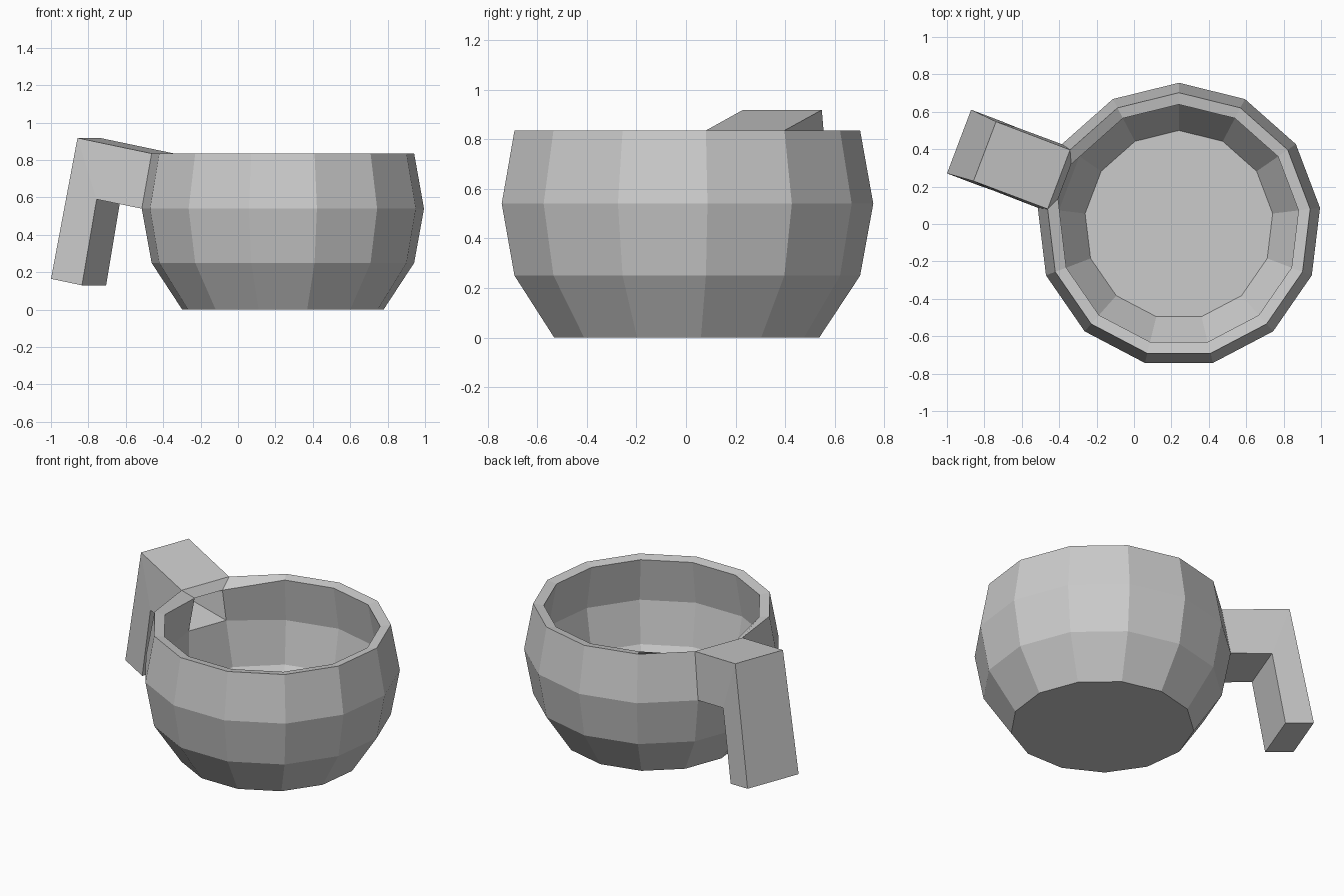
import bpy, bmesh
from math import sin, cos, pi
from mathutils import Vector

if "Cube" in bpy.data.objects:
    bpy.data.objects.remove(bpy.data.objects["Cube"])

SIDES = 13
CENTRE = Vector((0.24, -0.005, 0))
PROFILE = [(0.542, 0.0), (0.707, 0.25), (0.76, 0.54), (0.707, 0.835)]  # radius, height
HANDLE_SIDE = 2                                   # bowl side the handle grows from
bm = bmesh.new()


def around(r, z, k):
    a = pi / 2 + 2 * pi * k / SIDES
    return bm.verts.new(CENTRE + Vector((r * cos(a), r * sin(a), z)))


# Bowl shell: base plus three bands, with one gap in the upper band
rings = [[around(r, z, k) for k in range(SIDES)] for r, z in PROFILE]
bm.faces.new(rings[0][::-1])
for i in range(3):
    lo, hi = rings[i], rings[i + 1]
    for k in range(SIDES):
        if i == 2 and k == HANDLE_SIDE:
            continue
        n = (k + 1) % SIDES
        bm.faces.new((lo[k], lo[n], hi[n], hi[k]))

# Hooked handle: two sections continued out of the gap
mid = pi / 2 + 2 * pi * (HANDLE_SIDE + 0.5) / SIDES
out = Vector((cos(mid), sin(mid), 0))
side = Vector((-sin(mid), cos(mid), 0))


def pair(r, z, width):
    p = CENTRE + out * r + Vector((0, 0, z))
    return [bm.verts.new(p - side * width / 2), bm.verts.new(p + side * width / 2)]


def section(lower, upper):
    return [lower[0], lower[1], upper[1], upper[0]]


k = HANDLE_SIDE
start = section(rings[2][k:k + 2], rings[3][k:k + 2])
elbow = section(pair(0.997, 0.59, 0.36), pair(1.11, 0.918, 0.34))
tip = section(pair(1.08, 0.13, 0.364), pair(1.257, 0.165, 0.364))
for a, b in ((start, elbow), (elbow, tip)):
    for i in range(4):
        j = (i + 1) % 4
        bm.faces.new((a[i], a[j], b[j], b[i]))
bm.faces.new(tip)
bmesh.ops.recalc_face_normals(bm, faces=bm.faces[:])
base = min(bm.faces, key=lambda f: f.calc_center_median().z)
if base.normal.z > 0:
    bmesh.ops.reverse_faces(bm, faces=bm.faces[:])

mesh = bpy.data.meshes.new("cup")
bm.to_mesh(mesh)
bm.free()
cup = bpy.data.objects.new("cup", mesh)
bpy.context.collection.objects.link(cup)

# Wall thickness, hollow into the handle
wall = cup.modifiers.new("wall", 'SOLIDIFY')
wall.thickness = 0.062
wall.offset = -1
wall.use_even_offset = True
